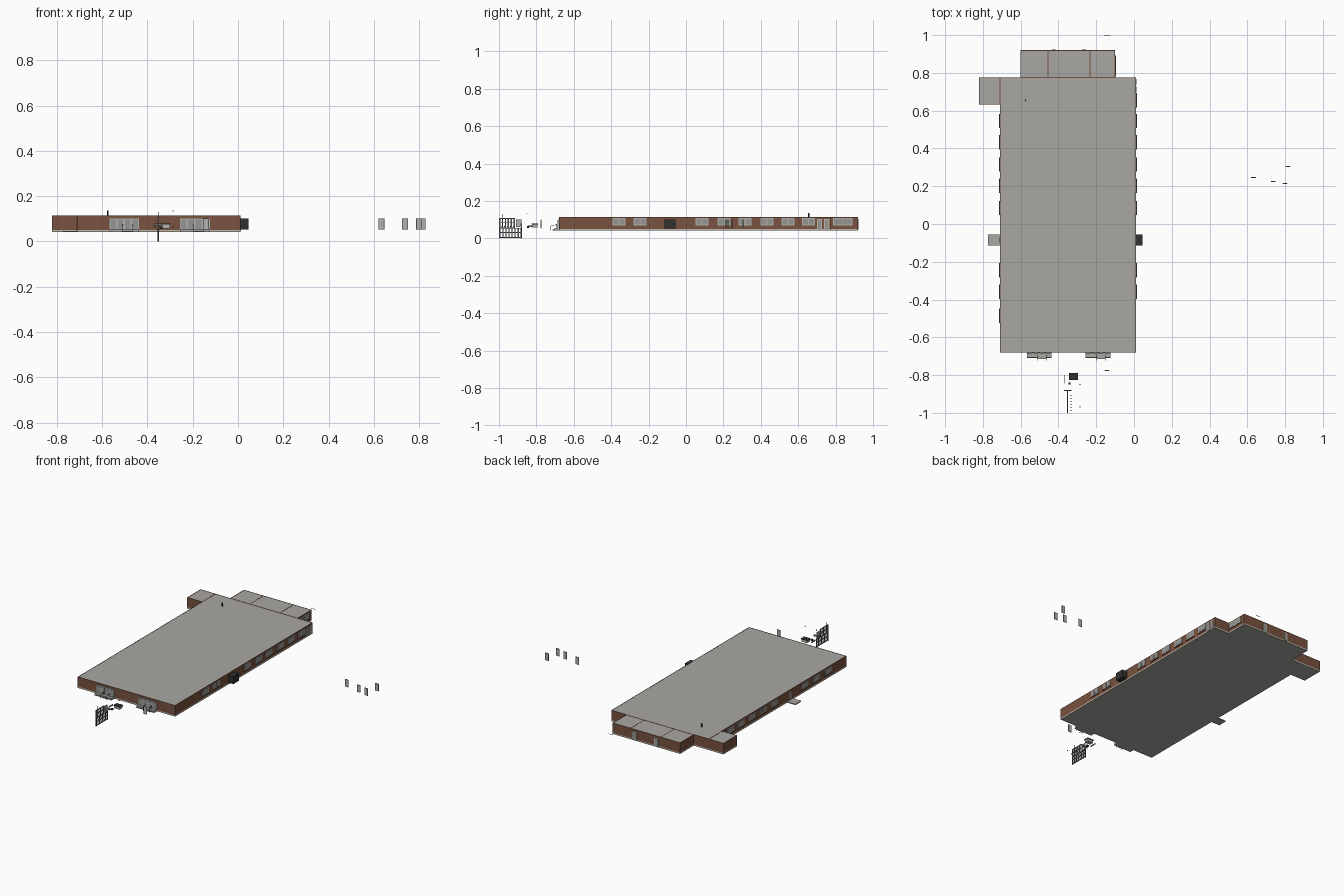
import bpy, bmesh, math
from mathutils import Matrix, Vector

if "Cube" in bpy.data.objects:
    bpy.data.objects.remove(bpy.data.objects["Cube"])


def material(name, r, g, b):
    m = bpy.data.materials.new(name)
    m.diffuse_color = (r, g, b, 1)
    m.use_nodes = True
    m.node_tree.nodes["Principled BSDF"].inputs["Base Color"].default_value = m.diffuse_color
    return m


BRICK = material("brown brick", 0.19, 0.085, 0.05)
ROOF = material("roof grey", 0.40, 0.39, 0.37)
TRIM = material("pale stone", 0.52, 0.47, 0.40)
GLASS = material("window grey", 0.30, 0.30, 0.29)
FRAME = material("frame grey", 0.45, 0.45, 0.44)
DARK = material("dark metal", 0.03, 0.03, 0.03)
STEEL = material("steel grey", 0.18, 0.18, 0.18)


def boxes(name, mat, items):
    """One object from boxes given as (x0, x1, y0, y1, z0, z1)."""
    bm = bmesh.new()
    for x0, x1, y0, y1, z0, z1 in items:
        mtx = Matrix.Translation(((x0 + x1) / 2, (y0 + y1) / 2, (z0 + z1) / 2))
        mtx = mtx @ Matrix.Diagonal((abs(x1 - x0), abs(y1 - y0), abs(z1 - z0), 1))
        bmesh.ops.create_cube(bm, size=1, matrix=mtx)
    me = bpy.data.meshes.new(name)
    bm.to_mesh(me)
    bm.free()
    me.materials.append(mat)
    ob = bpy.data.objects.new(name, me)
    bpy.context.collection.objects.link(ob)
    return ob


def rod(name, mat, a, b, r, sides=8):
    a, b = Vector(a), Vector(b)
    d = b - a
    bpy.ops.mesh.primitive_cylinder_add(vertices=sides, radius=r, depth=d.length, location=(a + b) / 2)
    ob = bpy.context.object
    ob.rotation_euler = d.to_track_quat('Z', 'Y').to_euler()
    ob.name = name
    ob.data.materials.append(mat)


# Footprint: main hall, back wing, side wing
MAIN = (-0.71, 0.01, -0.68, 0.775)
BACK = (-0.60, -0.10, 0.775, 0.92)
SIDE = (-0.82, -0.71, 0.633, 0.775)
WINGS = {"main_hall": MAIN, "back_wing": BACK, "side_wing": SIDE}
for name, f in WINGS.items():
    x0, x1, y0, y1 = f
    boxes(name + "_walls", BRICK, [(x0, x1, y0, y1, 0.05, 0.1125)])
    boxes(name + "_floor_slab", ROOF, [(x0, x1, y0, y1, 0.041, 0.044)])
    boxes(name + "_base_trim", TRIM, [(x0, x1, y0, y1, 0.044, 0.05)])
    i = 0.003
    boxes(name + "_roof", ROOF, [(x0 + i, x1 - i, y0 + i, y1 - i, 0.11, 0.114)])
    boxes(name + "_parapet", BRICK, [
        (x0, x0 + i, y0, y1, 0.11, 0.115), (x1 - i, x1, y0, y1, 0.11, 0.115),
        (x0, x1, y0, y0 + i, 0.11, 0.115), (x0, x1, y1 - i, y1, 0.11, 0.115)])

# Brown seams across the back wing roof
boxes("roof_seams", BRICK, [(x - 0.002, x + 0.002, 0.775, 0.92, 0.11, 0.115) for x in (-0.455, -0.233)])


def wall_box(face, wall, a0, a1, z0, z1, out, inn=0.002):
    """Plate on a wall: face is 'x' or 'y', wall position, outward depth (signed)."""
    s = math.copysign(inn, out)
    lo, hi = sorted((wall - s, wall + out))
    return (lo, hi, a0, a1, z0, z1) if face == 'x' else (a0, a1, lo, hi, z0, z1)


def windows(name, face, wall, sign, spans, z0=0.068, z1=0.108):
    frames, panes, sills = [], [], []
    for a, b in spans:
        frames.append(wall_box(face, wall, a, b, z0, z1, sign * 0.002))
        mid = (a + b) / 2
        panes += [wall_box(face, wall, p, q, z0 + 0.005, z1 - 0.005, sign * 0.003)
                  for p, q in ((a + 0.005, mid - 0.002), (mid + 0.002, b - 0.005))]
        sills.append(wall_box(face, wall, a - 0.003, b + 0.003, z0 - 0.003, z0, sign * 0.005))
    boxes(name + "_frames", FRAME, frames)
    boxes(name + "_panes", GLASS, panes)
    boxes(name + "_sills", BRICK, sills)


def doors(name, face, wall, sign, spans, z1=0.103):
    boxes(name + "_frames", TRIM, [wall_box(face, wall, a, b, 0.046, z1, sign * 0.002) for a, b in spans])
    boxes(name + "_leaves", GLASS, [
        wall_box(face, wall, a + 0.005, b - 0.005, 0.048, z1 - 0.005, sign * 0.003) for a, b in spans])


# Windows and doors along the walls
right = [(s, s + 0.07) for s in (-0.393, -0.28, 0.05, 0.168, 0.28, 0.398, 0.51, 0.62)]
windows("right_windows", 'x', 0.01, 1, right)
windows("left_windows", 'x', -0.71, -1, [s for s in right if s[1] < 0.6] + [(-0.52, -0.45)])
windows("back_wing_window", 'x', -0.10, 1, [(0.785, 0.89)])
doors("right_doors", 'x', 0.01, 1, [(0.70, 0.728), (0.738, 0.767)])
doors("left_door", 'x', -0.71, -1, [(-0.10, -0.07)])
doors("back_doors", 'y', 0.92, 1, [(-0.28, -0.25), (-0.44, -0.41)])
boxes("left_door_step", ROOF, [(-0.772, -0.71, -0.115, -0.055, 0.041, 0.047)])
boxes("side_wing_joint", DARK, [wall_box('x', -0.82, 0.702, 0.705, 0.05, 0.113, -0.001)])

# Dark utility unit on the right wall
boxes("utility_unit", DARK, [(0.01, 0.046, -0.115, -0.055, 0.052, 0.102)])

# Two front entrances: glazed panel, platform, steps and handrails
for side, (x0, x1) in {"left": (-0.567, -0.438), "right": (-0.257, -0.124)}.items():
    n = side + "_entrance"
    boxes(n + "_frame", FRAME, [(x0, x1, -0.684, -0.68, 0.045, 0.102)])
    w = (x1 - x0) / 4
    boxes(n + "_glass", GLASS, [(x0 + k * w + 0.004, x0 + (k + 1) * w - 0.004, -0.686, -0.68, 0.05, 0.096)
                                for k in range(4)])
    boxes(n + "_platform", ROOF, [(x0, x1, -0.706, -0.68, 0.041, 0.052)])
    c = x0 + (x1 - x0) * 0.62
    boxes(n + "_steps", ROOF, [(c - 0.02, c + 0.02, -0.714, -0.706, 0.041, 0.047),
                               (x0, x1, -0.71, -0.706, 0.041, 0.044)])
    for k, x in enumerate((c - 0.022, c + 0.022)):
        rod(f"{n}_handrail_{k}", STEEL, (x, -0.69, 0.075), (x, -0.722, 0.066), 0.0012, 6)
        rod(f"{n}_rail_post_{k}", STEEL, (x, -0.722, 0.041), (x, -0.722, 0.066), 0.0012, 6)
        rod(f"{n}_wall_post_{k}", STEEL, (x, -0.692, 0.05), (x, -0.692, 0.075), 0.0012, 6)

# Roof pipe
rod("roof_pipe", DARK, (-0.575, 0.655, 0.112), (-0.575, 0.655, 0.137), 0.004)

# Loose door panels standing away from the building
for k, (x, y) in enumerate([(0.633, 0.246), (0.737, 0.225), (0.799, 0.214), (0.815, 0.305), (-0.143, -0.775)]):
    boxes(f"loose_door_{k}_frame", STEEL, [(x - 0.0125, x + 0.0125, y - 0.0015, y + 0.0015, 0.053, 0.102)])
    boxes(f"loose_door_{k}_panel", FRAME, [(x - 0.010, x + 0.010, y - 0.002, y + 0.002, 0.055, 0.0995)])
boxes("loose_bar", STEEL, [(-0.158, -0.128, 0.998, 1.0, 0.079, 0.081)])

# Slatted rack in front: upper and lower grids facing sideways
X = -0.352
bars = []
for y0, y1, z0, z1, n in ((-1.0, -0.915, 0.055, 0.108, 6), (-0.998, -0.878, 0.003, 0.056, 8)):
    bars += [(X - 0.003, X + 0.003, y0, y1, z, z + 0.004) for z in (z0, (z0 + z1) / 2, z1 - 0.004)]
    step = (y1 - y0 - 0.007) / (n - 1)
    bars += [(X - 0.002, X + 0.002, y0 + k * step, y0 + k * step + 0.007, z0, z1) for k in range(n)]
boxes("rack_grid", STEEL, bars)
boxes("rack_feet", DARK, [(X - 0.003, X + 0.003, y, y + 0.004, 0, 0.06) for y in (-1.0, -0.882)])
boxes("rack_side_panel", FRAME, [(X - 0.003, X + 0.002, -0.908, -0.879, 0.06, 0.10)])
boxes("rack_cross_panel", STEEL, [(-0.37, -0.33, -0.884, -0.878, 0.07, 0.08)])
boxes("rack_pegs", DARK, [(-0.336, -0.331, -0.99 + k * 0.016, -0.986 + k * 0.016, 0.06, 0.066) for k in range(6)])
rod("rack_pole", DARK, (X, -0.982, 0.10), (X, -0.982, 0.13), 0.0015, 6)

# Table and small loose pieces between rack and building
boxes("table_top", DARK, [(-0.345, -0.297, -0.825, -0.79, 0.074, 0.079)])
boxes("table_body", FRAME, [(-0.341, -0.301, -0.822, -0.793, 0.058, 0.074)])
boxes("side_board", STEEL, [(-0.368, -0.365, -0.845, -0.80, 0.062, 0.07)])
boxes("stool", DARK, [(-0.347, -0.335, -0.85, -0.84, 0.055, 0.066)])
boxes("small_fittings", DARK, [(-0.289, -0.284, -0.853, -0.848, 0.133, 0.137),
                               (-0.289, -0.284, -0.972, -0.967, 0.06, 0.066)])
